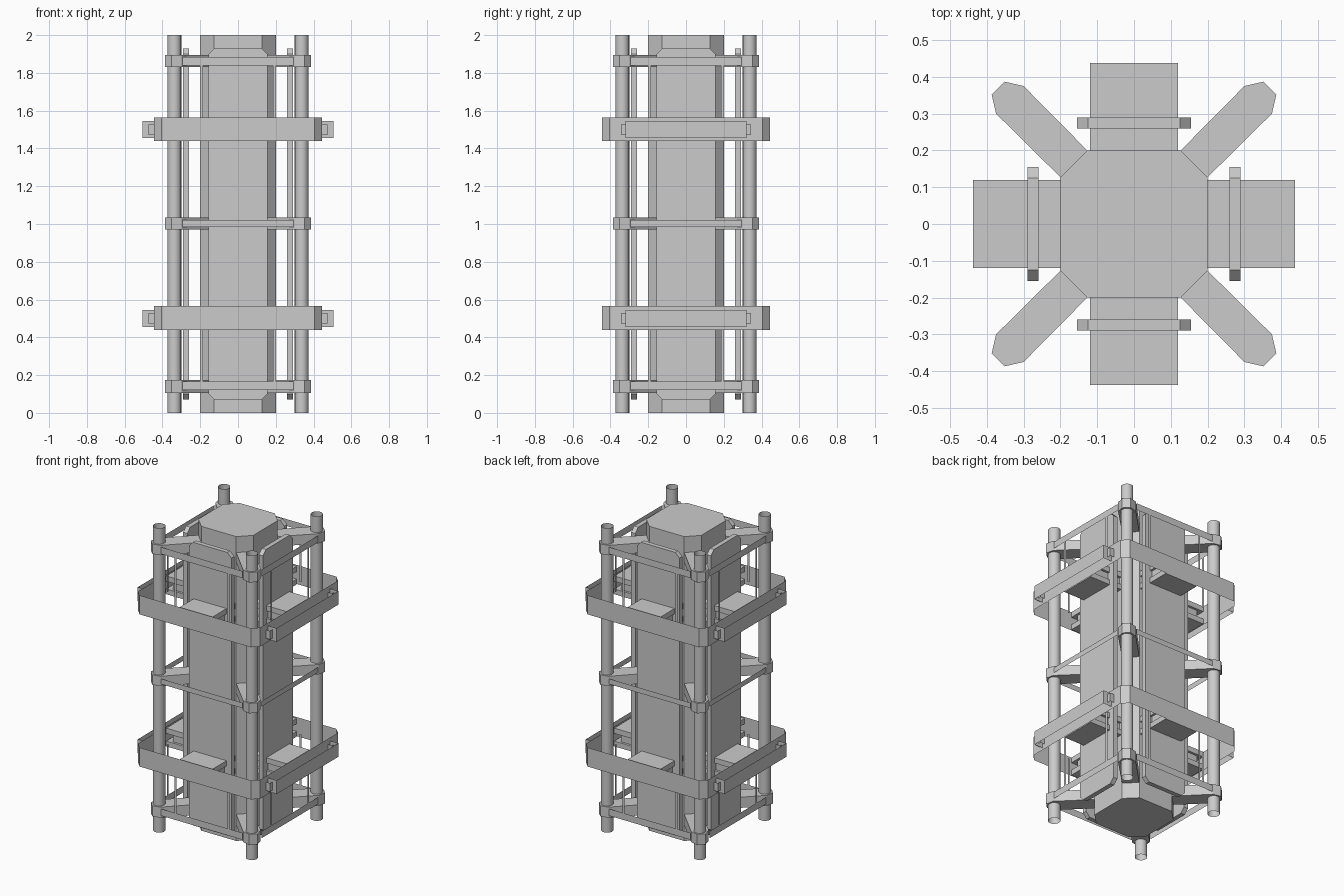
import bpy, bmesh, math
from mathutils import Matrix

if "Cube" in bpy.data.objects:
    bpy.data.objects.remove(bpy.data.objects["Cube"], do_unlink=True)

GREY = (0.6, 0.6, 0.6, 1.0)
grey = bpy.data.materials.new("plain grey")
grey.use_nodes = True
grey.diffuse_color = GREY
grey.node_tree.nodes["Principled BSDF"].inputs["Base Color"].default_value = GREY

SIDES = [Matrix.Rotation(math.radians(90 * i), 4, 'Z') for i in range(4)]
ENDS = [SIDES[0], SIDES[2]]
UPRIGHT = Matrix.Rotation(math.radians(90), 4, 'X')


def extrude(name, outline, spans, copies=SIDES, closed=True, caps=True, smooth=False, base=Matrix()):
    """Extrude an outline over each (low, high) span, repeated by each matrix."""
    bm = bmesh.new()
    for turn in copies:
        for low, high in spans:
            rows = [[bm.verts.new(turn @ base @ Matrix.Translation((x, y, z)).translation)
                     for x, y in outline] for z in (low, high)]
            bottom, top = rows
            n = len(outline)
            for i in range(n if closed else n - 1):
                j = (i + 1) % n
                face = bm.faces.new((bottom[i], bottom[j], top[j], top[i]))
                face.smooth = smooth
            if caps and closed:
                bm.faces.new(top)
                bm.faces.new(bottom[::-1])
    mesh = bpy.data.meshes.new(name)
    bm.to_mesh(mesh)
    bm.free()
    mesh.materials.append(grey)
    obj = bpy.data.objects.new(name, mesh)
    bpy.context.collection.objects.link(obj)
    return obj


def rect(x0, x1, y0, y1):
    return [(x0, y0), (x1, y0), (x1, y1), (x0, y1)]


def chamfered(hx, hy, c, cy=0.0):
    return [(-hx + c, cy - hy), (hx - c, cy - hy), (hx, cy - hy + c), (hx, cy + hy - c),
            (hx - c, cy + hy), (-hx + c, cy + hy), (-hx, cy + hy - c), (-hx, cy - hy + c)]


def around(offsets):
    """Spans placed about both strap heights."""
    return [(c + a, c + b) for c in (0.5, 1.5) for a, b in offsets]


# Central eight-sided body
extrude("core_body", chamfered(0.2, 0.2, 0.073), [(0, 2)], copies=SIDES[:1])

# Chamfered plate standing on each side of the body
extrude("side_plates", chamfered(0.155, 0.93, 0.03, 1.0), [(0.26, 0.29)], base=UPRIGHT)

# Open tubular corner posts
post = [(0.337 + 0.037 * math.cos(t), 0.337 + 0.037 * math.sin(t))
        for t in (math.tau * i / 16 for i in range(16))]
extrude("corner_posts", post, [(0, 2)], caps=False, smooth=True)

# Diagonal arms clasping the posts
arm = [(0.127, 0.2), (0.2, 0.127), (0.375, 0.30), (0.387, 0.352), (0.352, 0.387), (0.30, 0.375)]
extrude("diagonal_arms", arm, [(0.105, 0.175), (0.97, 1.035), (1.83, 1.895)])

# Thin sheet rails between neighbouring arms
extrude("cross_rails", [(-0.295, -0.376), (0.295, -0.376)],
        [(0.12, 0.165), (0.985, 1.02), (1.84, 1.885)], closed=False)

# Narrow uprights joining rails to straps
for name, x in (("left_uprights", 0.185), ("right_uprights", -0.2)):
    extrude(name, [(x, -0.375), (x + 0.015, -0.375)], [(0.165, 0.5), (1.5, 1.84)], closed=False)

# Saddle blocks holding the straps off the body
extrude("saddle_slabs", rect(-0.12, 0.12, -0.438, -0.19), around([(-0.06, -0.025), (0.025, 0.06)]))
extrude("saddle_webs", rect(-0.105, 0.105, -0.40, -0.19), around([(-0.025, 0.025)]))

# Sheet straps around the posts
extrude("straps", chamfered(0.444, 0.444, 0.04), around([(-0.06, 0.065)]),
        copies=SIDES[:1], caps=False)

# Strap handles with small end lugs on the left and right
extrude("strap_handles", [(0.444, -0.32), (0.505, -0.32), (0.505, 0.32), (0.444, 0.32)],
        around([(-0.045, 0.045)]), copies=ENDS, closed=False)
for name, y in (("front_lugs", -0.345), ("back_lugs", 0.30)):
    extrude(name, rect(0.444, 0.475, y, y + 0.045), around([(-0.028, 0.028)]),
            copies=ENDS, caps=False)
